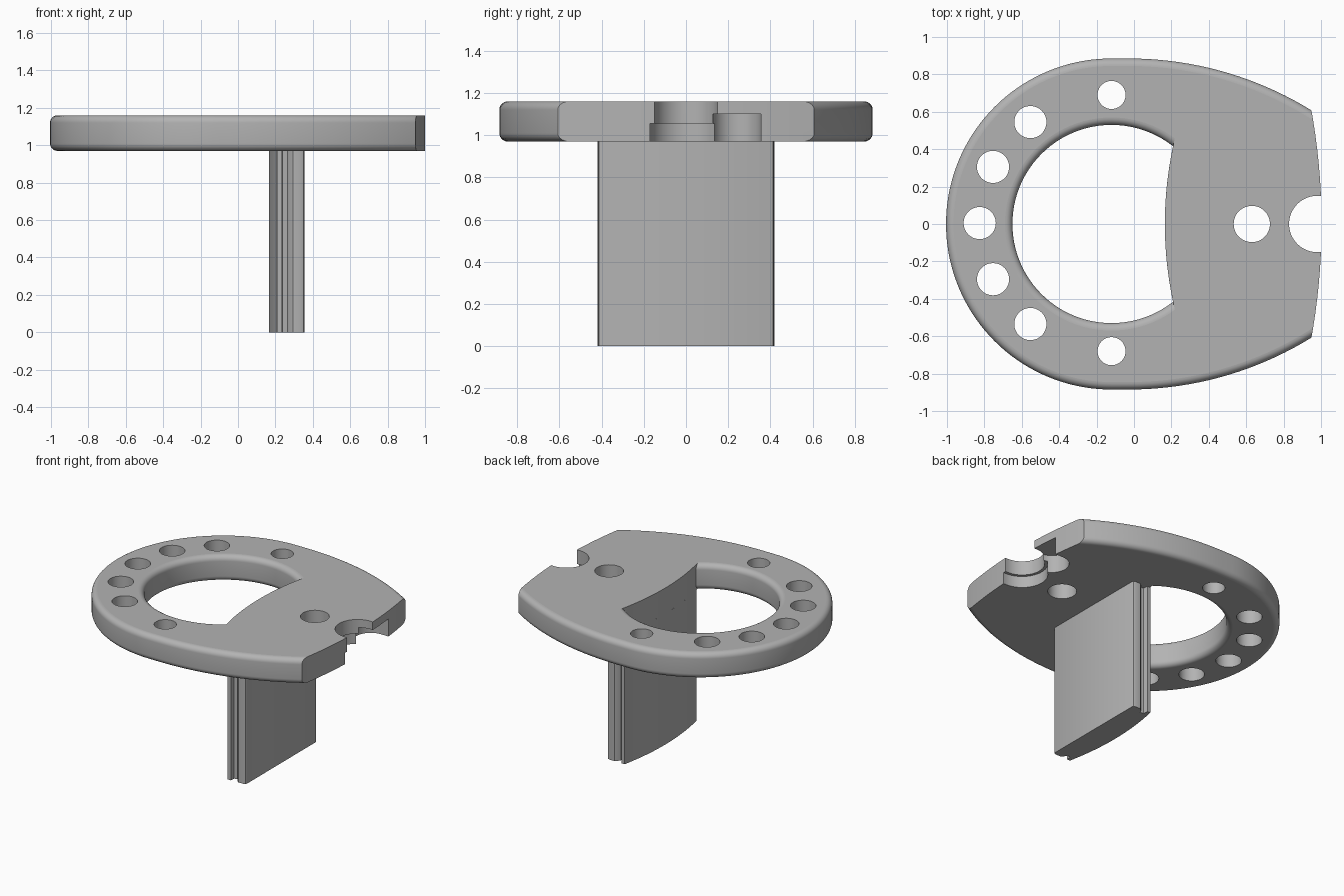
import bpy
import bmesh
from math import sin, cos, pi

if "Cube" in bpy.data.objects:
    bpy.data.objects.remove(bpy.data.objects["Cube"], do_unlink=True)

BOTTOM, TOP = 0.97, 1.16      # plate heights
FILLET = 0.04
CX = -0.12                    # centre of the round end
R_OUT, R_IN = 0.885, 0.53

grey = bpy.data.materials.new("plain_grey")
grey.use_nodes = True
grey.diffuse_color = (0.45, 0.45, 0.45, 1)
grey.node_tree.nodes["Principled BSDF"].inputs["Base Color"].default_value = (0.45, 0.45, 0.45, 1)


def arc(cx, cy, r, a0, a1, n):
    return [(cx + r * cos(a0 + (a1 - a0) * i / n), cy + r * sin(a0 + (a1 - a0) * i / n))
            for i in range(n + 1)]


def circle(cx, cy, r, n=48):
    return arc(cx, cy, r, 0, 2 * pi, n)[:-1]


def bow(apex, r, half, n=24):
    """Shallow curve across the model, bulging or hollow along x."""
    ys = [half * (2 * i / n - 1) for i in range(n + 1)]
    return [(apex - y * y / (2 * r), y) for y in ys]


def stack(name, rings, fillet=0.0):
    """Closed solid from (outline, height) layers, rim edges optionally rounded."""
    bm = bmesh.new()
    layers = [[bm.verts.new((x, y, z)) for x, y in pts] for pts, z in rings]
    n = len(layers[0])
    for a, b in zip(layers, layers[1:]):
        for i in range(n):
            j = (i + 1) % n
            bm.faces.new((a[i], a[j], b[j], b[i]))
    caps = [bm.faces.new(layers[0]), bm.faces.new(layers[-1])]
    bmesh.ops.recalc_face_normals(bm, faces=bm.faces)
    if fillet:
        rim = [e for f in caps for e in f.edges]
        bmesh.ops.bevel(bm, geom=rim, offset=fillet, segments=7, profile=0.5, affect='EDGES')
    mesh = bpy.data.meshes.new(name)
    bm.to_mesh(mesh)
    bm.free()
    obj = bpy.data.objects.new(name, mesh)
    bpy.context.collection.objects.link(obj)
    return obj


def prism(name, pts, z0, z1):
    return stack(name, [(pts, z0), (pts, z1)])


def cut(target, cutter):
    mod = target.modifiers.new("cut", 'BOOLEAN')
    mod.operation, mod.solver, mod.object = 'DIFFERENCE', 'EXACT', cutter
    bpy.context.view_layer.objects.active = target
    bpy.ops.object.modifier_apply(modifier=mod.name)
    bpy.data.objects.remove(cutter, do_unlink=True)


def finish(obj):
    obj.data.materials.clear()
    obj.data.materials.append(grey)
    bpy.ops.object.select_all(action='DESELECT')
    obj.select_set(True)
    bpy.context.view_layer.objects.active = obj
    bpy.ops.object.shade_smooth_by_angle(angle=0.5)
    for p in obj.data.polygons:
        p.material_index = 0
        if abs(p.normal.z) > 0.999:
            p.use_smooth = False


# Plate: round end, then long shallow flanks, overlong until trimmed
R_FLANK = 1.865
flank = arc(-0.03, R_OUT - R_FLANK, R_FLANK, pi / 2 - 0.7, pi / 2, 24)
outline = flank + arc(CX, 0, R_OUT, pi / 2, 3 * pi / 2, 72) + [(x, -y) for x, y in reversed(flank)]
plate = stack("plate", [(outline, BOTTOM), (outline, TOP)], FILLET)

# Slightly bowed end face
cut(plate, prism("end_cutter", bow(1.003, 3.4, 0.95) + [(1.5, 0.95), (1.5, -0.95)], 0.8, 1.3))

# Large opening with rounded rims, closed off by the bowed face of the blade
steps = [i * pi / 2 / 7 for i in range(8)]
lower = [(R_IN + FILLET * (1 - sin(a)), BOTTOM + FILLET * (1 - cos(a))) for a in steps]
upper = [(r, BOTTOM + TOP - z) for r, z in reversed(lower)]
flare = R_IN + FILLET
profile = [(flare, BOTTOM - 0.05)] + lower + upper + [(flare, TOP + 0.05)]
opening = stack("opening_cutter", [(circle(CX, 0, r, 96), z) for r, z in profile])
R_BLADE = 1.98
keep = [(2 * 0.165 - x, y) for x, y in bow(0.165, R_BLADE, 0.8)]
cut(opening, prism("keep_region", keep + [(1.0, 0.8), (1.0, -0.8)], 0.7, 1.4))
cut(plate, opening)

# Ring of through holes, plus one near the flat end
holes = [(180, 0.086)] + [(180 + s * d, r) for s in (-1, 1)
                          for d, r in ((26, 0.086), (52, 0.086), (90, 0.075))]
for deg, r in holes:
    a = deg * pi / 180
    cut(plate, prism("hole_cutter", circle(CX + 0.705 * cos(a), 0.685 * sin(a) + 0.005, r), 0.8, 1.3))
cut(plate, prism("end_hole_cutter", circle(0.63, 0, 0.097), 0.8, 1.3))

# Edge notch with wider counterbore below, and a side pocket open to the end
cut(plate, prism("notch_cutter", circle(0.98, 0, 0.151), 0.8, 1.3))
cut(plate, prism("counterbore_cutter", circle(0.98, 0, 0.172), 0.8, 1.055))
pocket = arc(0.92, 0.24, 0.115, pi / 2, 3 * pi / 2, 24) + [(1.2, 0.125), (1.2, 0.355)]
cut(plate, prism("pocket_cutter", pocket, 0.8, 1.1))
finish(plate)

# Blade: bowed inner face, grooved sides, flat outer face
side = [(0.235, 0.42), (0.238, 0.385), (0.265, 0.38), (0.275, 0.4), (0.295, 0.418),
        (0.335, 0.418), (0.35, 0.412), (0.355, 0.4)]
inner = [(2 * 0.165 - x, y) for x, y in bow(0.165, R_BLADE, 0.42)]
blade_outline = inner + side + [(x, -y) for x, y in reversed(side)]
blade = prism("blade", blade_outline, 0, BOTTOM)
finish(blade)
